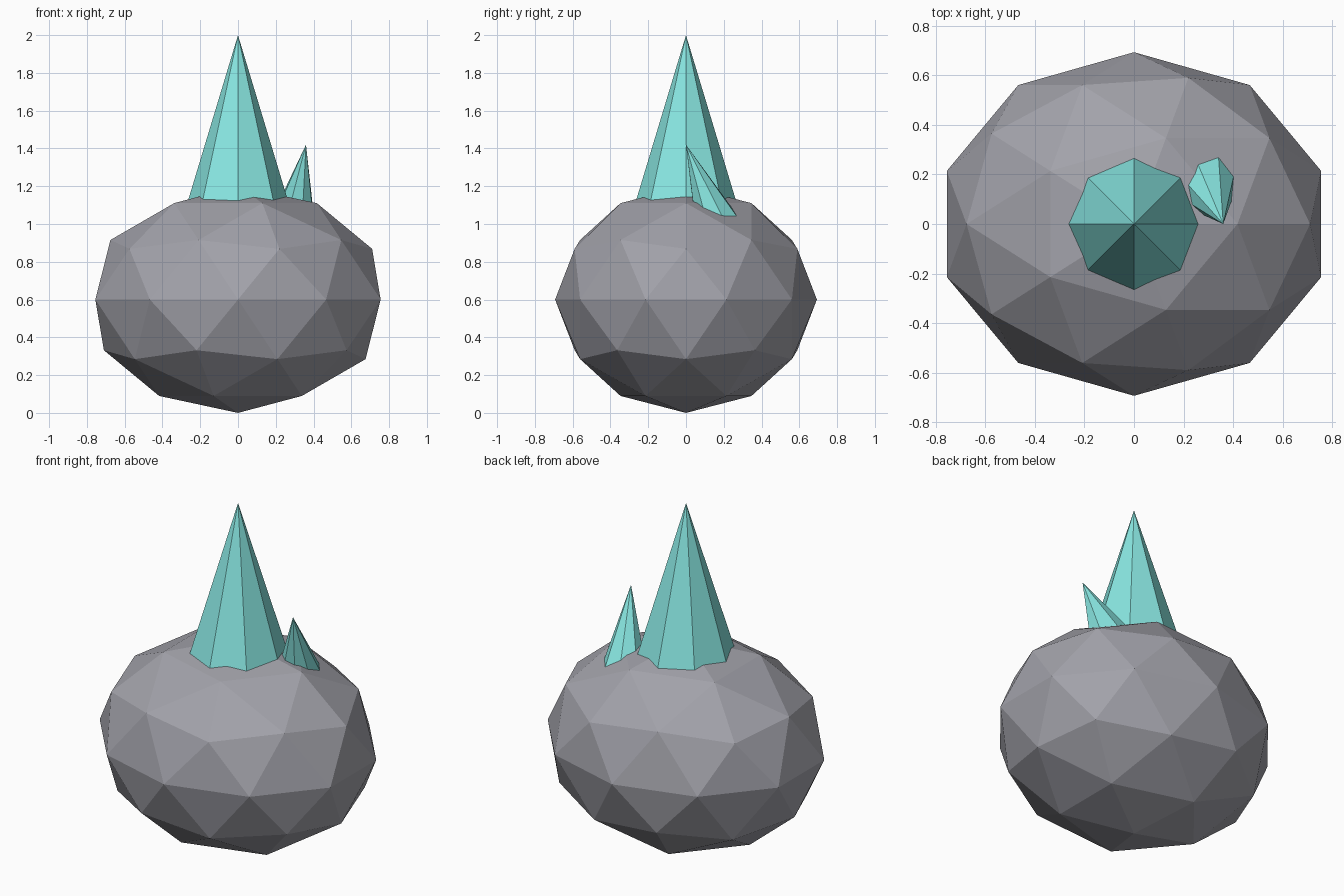
import bpy
from math import sin, cos
from mathutils import Euler, Vector

if "Cube" in bpy.data.objects:
    bpy.data.objects.remove(bpy.data.objects["Cube"])


def material(name, rgb):
    m = bpy.data.materials.new(name)
    m.diffuse_color = (*rgb, 1)
    m.use_nodes = True
    m.node_tree.nodes["Principled BSDF"].inputs["Base Color"].default_value = m.diffuse_color
    return m


def crystal(name, tip, length, slope, rot, mat):
    """Eight-sided spike defined by its tip; the base is buried in the rock."""
    rot = Euler(rot)
    centre = Vector(tip) - rot.to_matrix() @ Vector((0, 0, length / 2))
    bpy.ops.mesh.primitive_cone_add(vertices=8, radius1=length * slope, radius2=0,
                                    depth=length, location=centre, rotation=rot)
    ob = bpy.context.object
    ob.name = name
    ob.data.materials.append(mat)
    return ob


stone = material("stone", (0.36, 0.36, 0.40))
teal = material("teal_crystal", (0.25, 0.80, 0.76))

# Squashed faceted boulder
bpy.ops.mesh.primitive_ico_sphere_add(subdivisions=2, radius=1, location=(0, 0, 0.6))
rock = bpy.context.object
rock.name = "rock"
rock.scale = (0.794, 0.693, 0.6)
rock.data.materials.append(stone)

# Tall upright crystal and small leaning crystal
crystal("large_crystal", (0, 0, 2.0), 1.0, 0.302, (0, 0, 0), teal)
crystal("small_crystal", (0.36, 0, 1.42), 0.5, 0.275, (0.4, 0, 0.4), teal)
